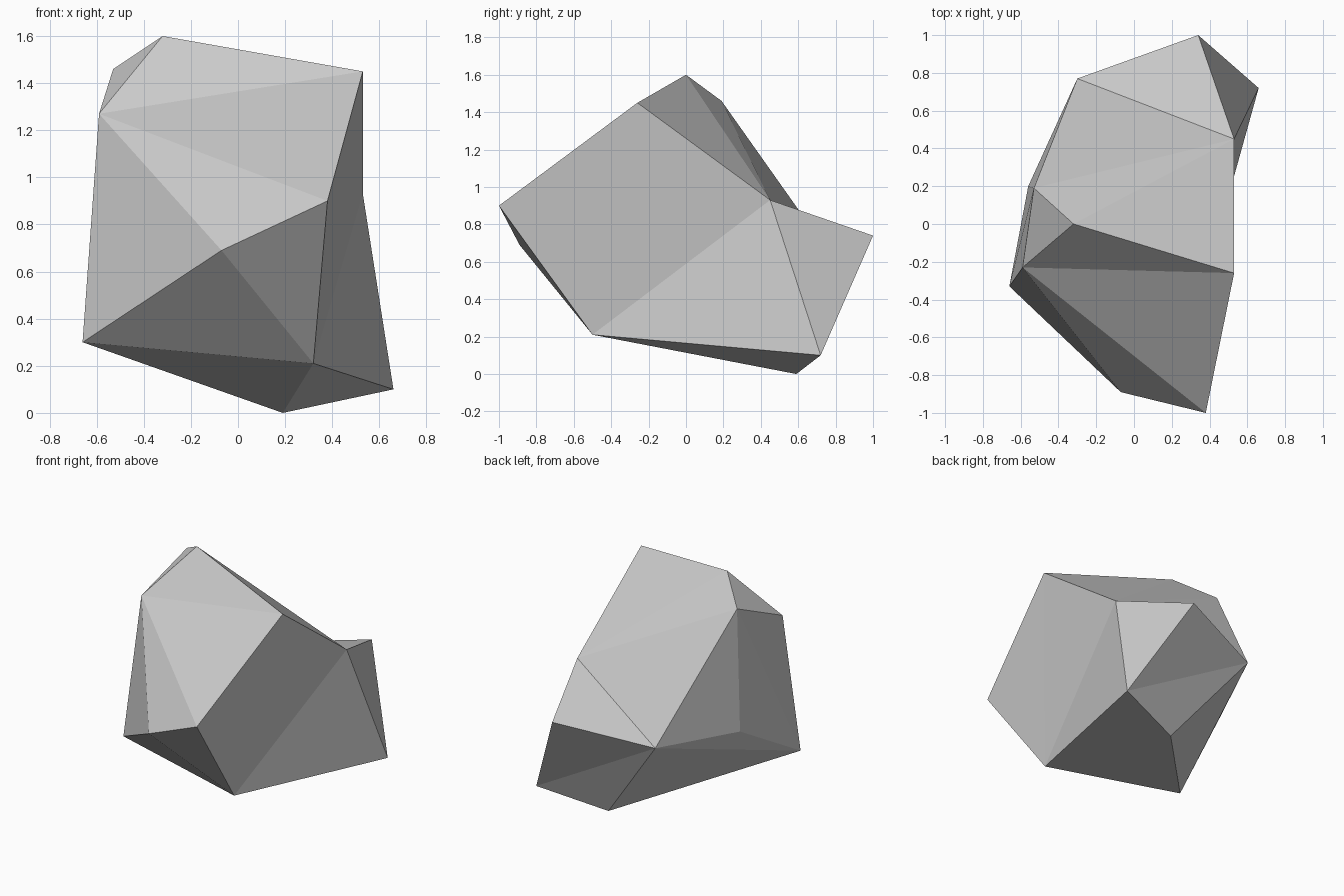
import bpy
import bmesh

default_cube = bpy.data.objects.get("Cube")
if default_cube:
    bpy.data.objects.remove(default_cube, do_unlink=True)


def make_material(name, colour):
    material = bpy.data.materials.new(name)
    material.use_nodes = True
    material.diffuse_color = colour
    shader = next(n for n in material.node_tree.nodes if n.type == "BSDF_PRINCIPLED")
    shader.inputs["Base Color"].default_value = colour
    shader.inputs["Roughness"].default_value = 0.9
    return material


# Corners of the boulder, one letter each
corners = {
    "A": (0.34, 1.0, 0.74),     # back tip
    "B": (0.66, 0.72, 0.10),    # low back corner
    "C": (0.53, 0.45, 0.93),    # notch on the side
    "D": (0.53, -0.26, 1.45),   # upper shoulder
    "E": (0.38, -1.0, 0.90),    # front tip
    "F": (-0.07, -0.89, 0.69),  # front chin
    "G": (-0.66, -0.33, 0.30),  # low side corner
    "H": (-0.59, -0.23, 1.27),  # side shoulder
    "I": (-0.32, 0.0, 1.60),    # peak
    "J": (-0.53, 0.19, 1.46),   # behind the peak
    "K": (-0.56, 0.20, 0.61),   # side hollow
    "L": (-0.30, 0.77, 0.64),   # back side corner
    "M": (0.19, 0.59, 0.0),     # foot
    "N": (0.32, -0.50, 0.21),   # front underside
}

# Chipped facets, grouped by the side they belong to
facets = {
    "front": "HID HDE HEF HFG",
    "underside": "GFN FEN GNM NBM LMG BML",
    "flank": "DEN DNC CNB CBA",
    "top": "IDC ICJ JCL LCA",
    "other flank": "JIH JHG JGK JKL KLG",
    "back": "ABL",
}

# Boulder
bm = bmesh.new()
points = {letter: bm.verts.new(position) for letter, position in corners.items()}
for group in facets.values():
    for facet in group.split():
        bm.faces.new([points[letter] for letter in facet])
bmesh.ops.recalc_face_normals(bm, faces=bm.faces[:])
for face in bm.faces:
    face.smooth = False

mesh = bpy.data.meshes.new("boulder")
bm.to_mesh(mesh)
bm.free()
mesh.materials.append(make_material("stone grey", (0.6, 0.6, 0.6, 1.0)))
boulder = bpy.data.objects.new("boulder", mesh)
bpy.context.collection.objects.link(boulder)
